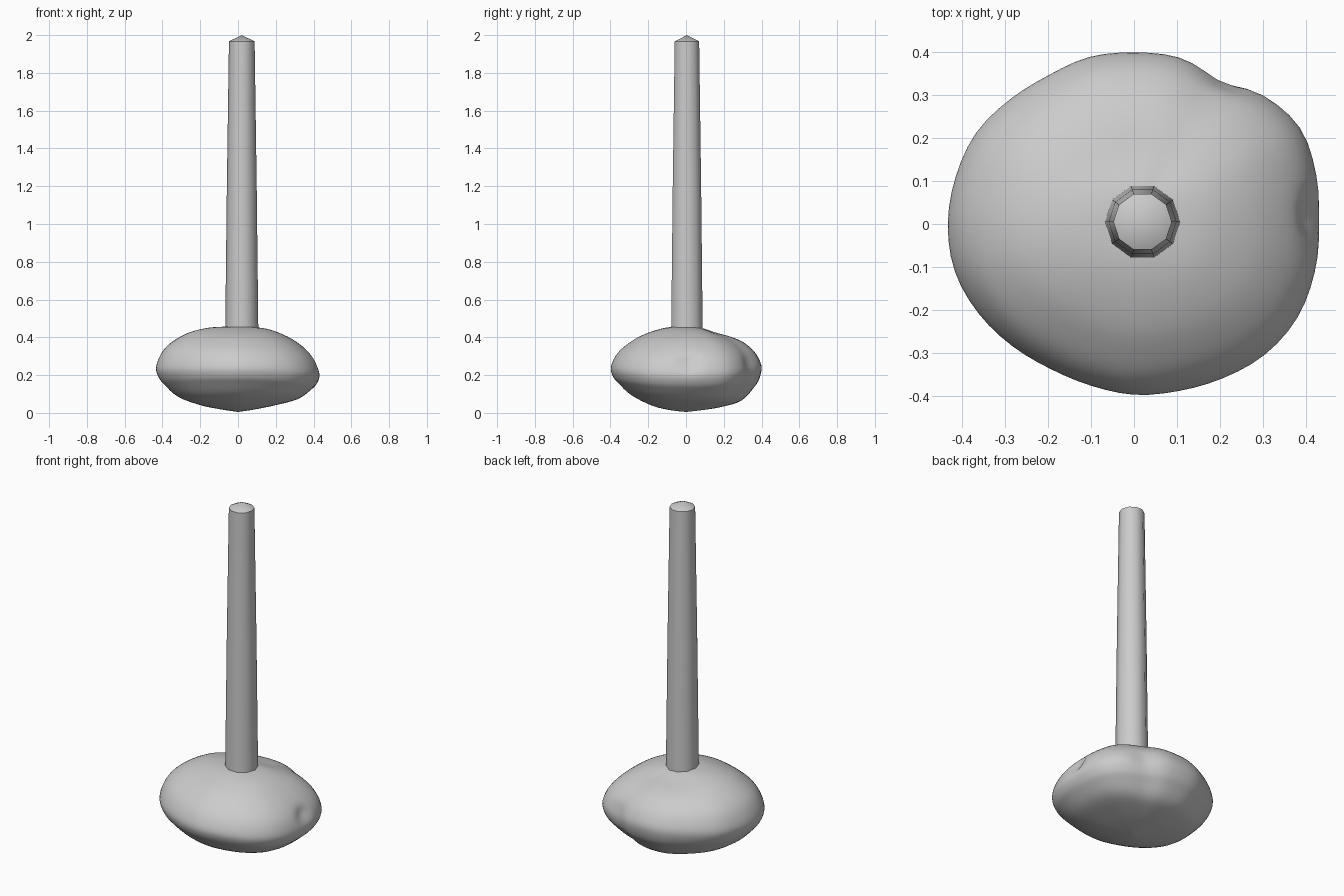
import bpy, math
from mathutils import Vector

cube = bpy.data.objects.get("Cube")
if cube:
    bpy.data.objects.remove(cube, do_unlink=True)

grey = bpy.data.materials.new("plain grey")
grey.use_nodes = True
colour = (0.6, 0.6, 0.6, 1)
grey.diffuse_color = colour
grey.node_tree.nodes["Principled BSDF"].inputs["Base Color"].default_value = colour


def spline(values, t, closed=False):
    """Smooth Catmull-Rom value at position t along a list."""
    count = len(values)
    i = int(math.floor(t))
    u = t - i

    def pick(k):
        return values[k % count] if closed else values[max(0, min(count - 1, k))]

    a, b, c, d = (pick(i + k) for k in (-1, 0, 1, 2))
    return b + u * ((c - a) + u * ((2 * a - 5 * b + 4 * c - d)
                                   + u * (3 * (b - c) + d - a))) / 2


def lathe(name, rings, bottom, top, sharp_angle):
    """Skin a stack of closed rings, with a point closing each end."""
    sides = len(rings[0])
    verts = [p for ring in rings for p in ring] + [bottom, top]
    last = len(rings) - 1
    low, high = len(verts) - 2, len(verts) - 1
    faces = []
    for s in range(sides):
        n = (s + 1) % sides
        for r in range(last):
            k = r * sides
            faces.append((k + s, k + n, k + sides + n, k + sides + s))
        faces.append((low, n, s))
        faces.append((high, last * sides + s, last * sides + n))
    mesh = bpy.data.meshes.new(name)
    mesh.from_pydata(verts, [], faces)
    mesh.materials.append(grey)
    obj = bpy.data.objects.new(name, mesh)
    bpy.context.collection.objects.link(obj)
    bpy.ops.object.select_all(action="DESELECT")
    obj.select_set(True)
    bpy.context.view_layer.objects.active = obj
    bpy.ops.object.shade_smooth_by_angle(angle=math.radians(sharp_angle))
    return obj


# Stone base: plan outline radii, anticlockwise from the left side
outline = [.433, .44, .447, .425, .395, .402, .4, .403, .4, .41, .425, .43,
           .434, .432, .418, .402, .39, .39, .398, .403, .415, .431, .439, .436]

# Spread of each level, and its height toward left, back, right and front
spread = [0, .2, .45, .73, .9, .97, 1, .96, .88, .75, .6, .4, .2, 0]
heights = [
    [.005, .018, .04, .073, .125, .16, .205, .265, .315, .365, .405, .44, .454, .455],
    [.005, .014, .03, .064, .135, .18, .24, .29, .335, .376, .402, .424, .45, .455],
    [.005, .018, .04, .085, .15, .19, .236, .295, .348, .392, .425, .448, .456, .455],
    [.005, .014, .038, .095, .158, .192, .236, .285, .33, .372, .408, .438, .455, .455],
]

# Hollows in the stone: centre, width, depth
hollows = [(Vector((.42, .02, .27)), .045, .025),
           (Vector((.22, .33, .25)), .05, .012)]


def stone_point(level, angle):
    turn = angle / math.tau
    radius = spline(outline, turn * len(outline), True) * spline(spread, level)
    c, s = math.cos(angle), math.sin(angle)
    weights = (max(c, 0) ** 2, max(s, 0) ** 2, max(-c, 0) ** 2, max(-s, 0) ** 2)
    z = sum(w * spline(h, level) for w, h in zip(weights, heights))
    p = Vector((radius * c, radius * s, z))
    push = sum(depth * math.exp(-((p - centre).length / width) ** 2)
               for centre, width, depth in hollows)
    return p - Vector((c, s, 0)) * push


steps, sides = 4, 72
levels = [i / steps for i in range(1, (len(spread) - 1) * steps)]
stone_rings = [[stone_point(v, math.tau * s / sides) for s in range(sides)]
               for v in levels]
lathe("stone_base", stone_rings, (0, 0, .005), (0, 0, .455), 60)

# Tapered ten-sided post with a low pointed cap
post_profile = [(.4, .088), (1.2, .079), (1.967, .068)]
post_x, post_y = .02, .005
post_rings = [[(post_x + r * math.cos(math.tau * s / 10),
                post_y + r * math.sin(math.tau * s / 10), z) for s in range(10)]
              for z, r in post_profile]
lathe("post", post_rings, (post_x, post_y, .4), (post_x, post_y, 2), 45)
